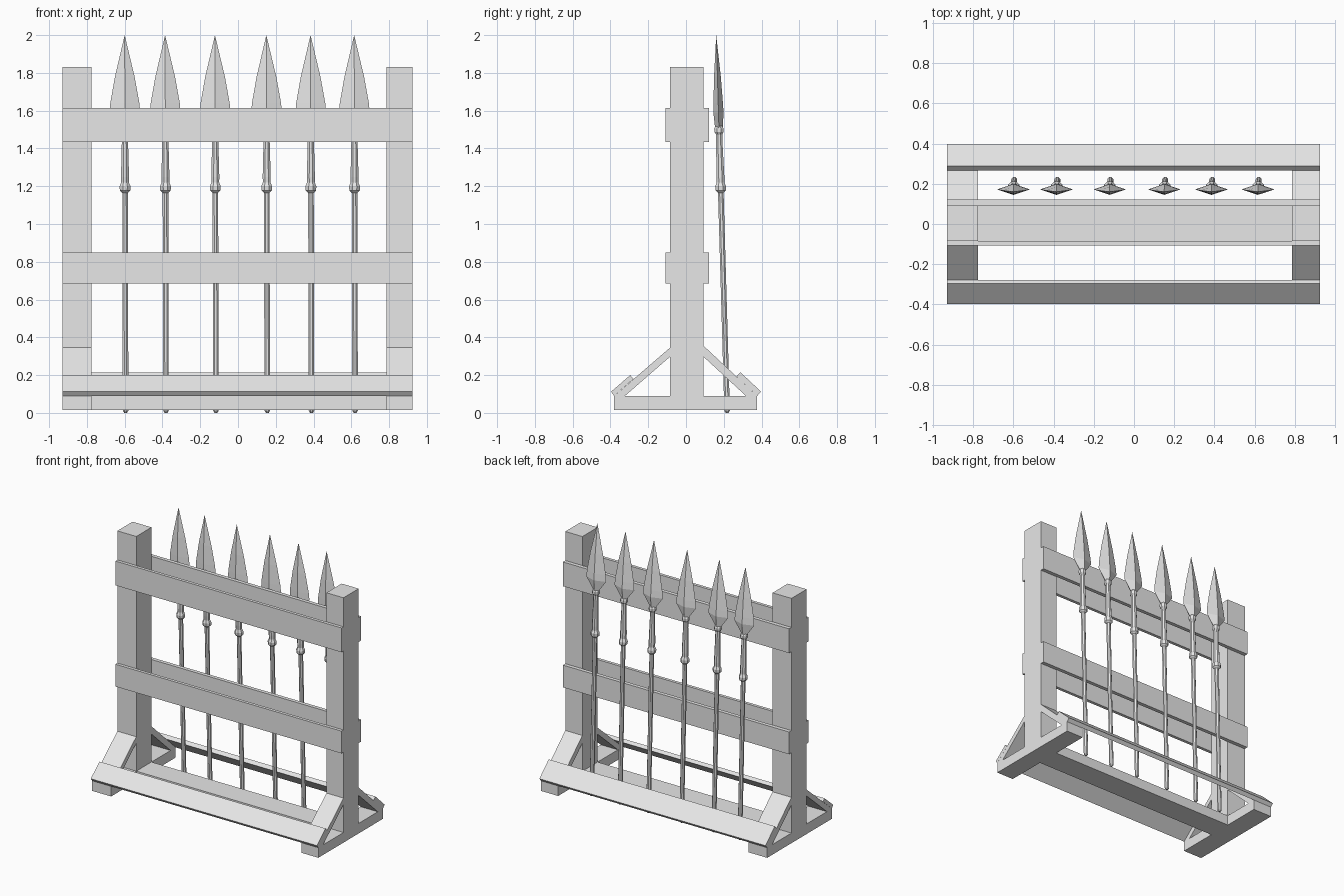
import bpy, bmesh, math
from mathutils import Vector

cube = bpy.data.objects.get("Cube")
if cube:
    bpy.data.objects.remove(cube, do_unlink=True)

# One plain grey for everything
grey = bpy.data.materials.new("light_grey")
grey.use_nodes = True
grey.diffuse_color = (0.8, 0.8, 0.8, 1)
grey.node_tree.nodes["Principled BSDF"].inputs["Base Color"].default_value = (0.8, 0.8, 0.8, 1)


def finish(name, bm):
    bmesh.ops.recalc_face_normals(bm, faces=bm.faces)
    mesh = bpy.data.meshes.new(name)
    bm.to_mesh(mesh)
    bm.free()
    mesh.materials.append(grey)
    obj = bpy.data.objects.new(name, mesh)
    bpy.context.collection.objects.link(obj)
    return obj


def prism(name, profile, x0, x1):
    """Extrude a (y, z) outline along x."""
    bm = bmesh.new()
    face = bm.faces.new([bm.verts.new((x0, y, z)) for y, z in profile])
    ext = bmesh.ops.extrude_face_region(bm, geom=[face])
    moved = [v for v in ext["geom"] if isinstance(v, bmesh.types.BMVert)]
    bmesh.ops.translate(bm, verts=moved, vec=(x1 - x0, 0, 0))
    return finish(name, bm)


def beam(name, x0, x1, y0, y1, z0, z1):
    return prism(name, [(y0, z0), (y1, z0), (y1, z1), (y0, z1)], x0, x1)


def loft(name, rings, sides, base, tip, offset=0.0):
    """Stack of (height, x radius, y radius) rings along a leaning axis."""
    bm = bmesh.new()
    base, tip = Vector(base), Vector(tip)
    loops = []
    for h, rx, ry in rings:
        c = base.lerp(tip, h / 2)
        loops.append([bm.verts.new((c.x + rx * math.cos(a), c.y + ry * math.sin(a), c.z))
                      for a in (math.tau * i / sides + offset for i in range(sides))])
    for low, high in zip(loops, loops[1:]):
        for i in range(sides):
            j = (i + 1) % sides
            bm.faces.new((low[i], low[j], high[j], high[i]))
    bm.faces.new(loops[0])
    bm.faces.new(loops[-1])
    bmesh.ops.remove_doubles(bm, verts=bm.verts, dist=0.0003)
    return finish(name, bm)


LEFT, RIGHT = 0.925, -0.93
FRONT, BACK = -0.085, 0.093

# Upright posts, feet and diagonal braces on both ends
front_brace = [(FRONT, 0.345), (FRONT, 0.297), (-0.323, 0.09), (-0.38, 0.09)]
back_brace = [(BACK, 0.355), (BACK, 0.297), (0.317, 0.09), (0.377, 0.09)]
for side, x0, x1 in (("right", RIGHT, -0.775), ("left", 0.785, LEFT)):
    beam(side + "_post", x0, x1, FRONT, BACK, 0.09, 1.83)
    beam(side + "_foot", x0, x1, -0.38, 0.377, 0.015, 0.09)
    prism(side + "_front_brace", front_brace, x0, x1)
    prism(side + "_back_brace", back_brace, x0, x1)

# Bottom beam between the feet
beam("bottom_beam", -0.775, 0.785, FRONT, BACK, 0.015, 0.09)

# Paired rails on the front and back of the posts
for level, z0, z1 in (("lower", 0.685, 0.85), ("upper", 1.435, 1.615)):
    beam(level + "_front_rail", RIGHT, LEFT, -0.108, FRONT, z0, z1)
    beam(level + "_back_rail", RIGHT, LEFT, BACK, 0.121, z0, z1)

# Sloping boards resting on the braces
prism("front_sloping_board", [(-0.295, 0.2), (-0.397, 0.112), (-0.38, 0.09), (-0.278, 0.18)], RIGHT, LEFT)
prism("back_sloping_board", [(0.288, 0.215), (0.397, 0.113), (0.377, 0.09), (0.267, 0.193)], RIGHT, LEFT)

# Spears leaning behind the rack
shaft = [(0, 0.008), (0.012, 0.016), (1.165, 0.016), (1.178, 0.03), (1.2, 0.031),
         (1.22, 0.022), (1.25, 0.023), (1.43, 0.018), (1.475, 0.018),
         (1.488, 0.027), (1.505, 0.027), (1.52, 0.018)]
blade = [(1.505, 0.02, 0.02), (1.59, 0.081, 0.027), (1.64, 0.077, 0.025),
         (1.78, 0.052, 0.018), (2.0, 0, 0)]
for n, x in enumerate((-0.6, -0.386, -0.122, 0.15, 0.384, 0.615), 1):
    base, tip = (x + 0.005, 0.218, 0), (x, 0.16, 2)
    loft(f"spear_shaft_{n}", [(h, r, r) for h, r in shaft], 8, base, tip, math.pi / 8)
    loft(f"spear_blade_{n}", blade, 4, base, tip)
